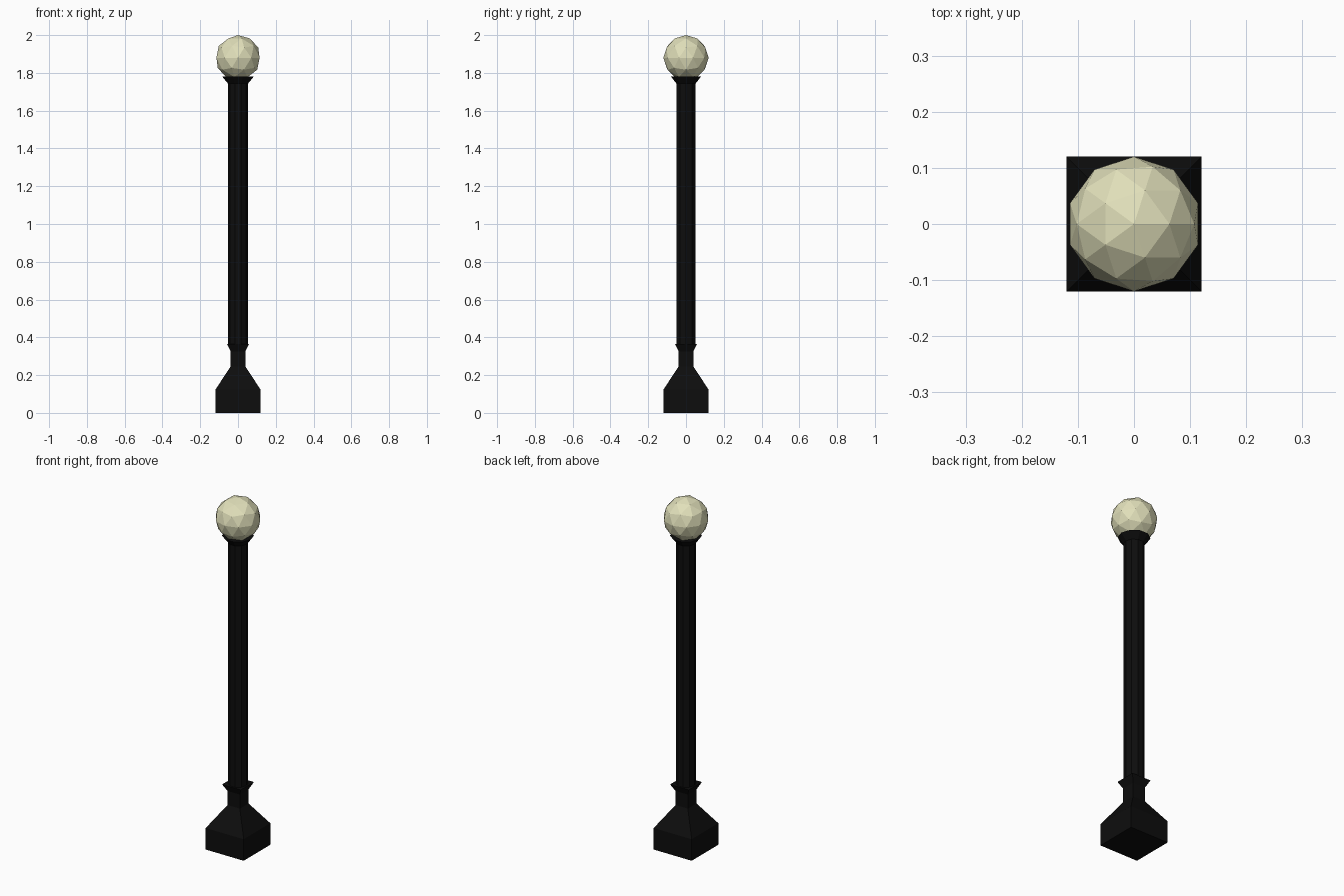
import bpy, bmesh, math

if "Cube" in bpy.data.objects:
    bpy.data.objects.remove(bpy.data.objects["Cube"])


def material(name, rgb):
    m = bpy.data.materials.new(name)
    m.diffuse_color = (*rgb, 1.0)
    m.use_nodes = True
    m.node_tree.nodes["Principled BSDF"].inputs["Base Color"].default_value = m.diffuse_color
    return m


BLACK = material("black_iron", (0.004, 0.004, 0.004))
CREAM = material("cream_glass", (0.75, 0.74, 0.49))


def add_object(name, bm, mat):
    bmesh.ops.recalc_face_normals(bm, faces=bm.faces)
    mesh = bpy.data.meshes.new(name)
    bm.to_mesh(mesh)
    bm.free()
    mesh.materials.append(mat)
    obj = bpy.data.objects.new(name, mesh)
    bpy.context.collection.objects.link(obj)
    return obj


def stacked_rings(name, profile, sides, mat, turn=0.0):
    """Flat-faced solid through (radius, height) rings."""
    bm = bmesh.new()
    rings = []
    for r, z in profile:
        rings.append([bm.verts.new((r * math.cos(turn + 2 * math.pi * i / sides),
                                    r * math.sin(turn + 2 * math.pi * i / sides), z))
                      for i in range(sides)])
    for low, high in zip(rings, rings[1:]):
        for i in range(sides):
            j = (i + 1) % sides
            bm.faces.new((low[i], low[j], high[j], high[i]))
    bm.faces.new(rings[0][::-1])
    bm.faces.new(rings[-1])
    return add_object(name, bm, mat)


# Square base: block, sloped shoulder, neck and flared collar (half-widths)
base = [(0.12, 0.0), (0.12, 0.123), (0.039, 0.245), (0.039, 0.325), (0.059, 0.365)]
stacked_rings("base", [(w * math.sqrt(2), z) for w, z in base], 4, BLACK, math.pi / 4)

# Ten-sided pole with flared globe holder
stacked_rings("pole", [(0.053, 0.365), (0.053, 1.743), (0.083, 1.78)], 10, BLACK)

# Faceted globe
bm = bmesh.new()
bmesh.ops.create_icosphere(bm, subdivisions=2, radius=0.12)
bmesh.ops.translate(bm, verts=bm.verts, vec=(0, 0, 1.88))
add_object("globe", bm, CREAM)
